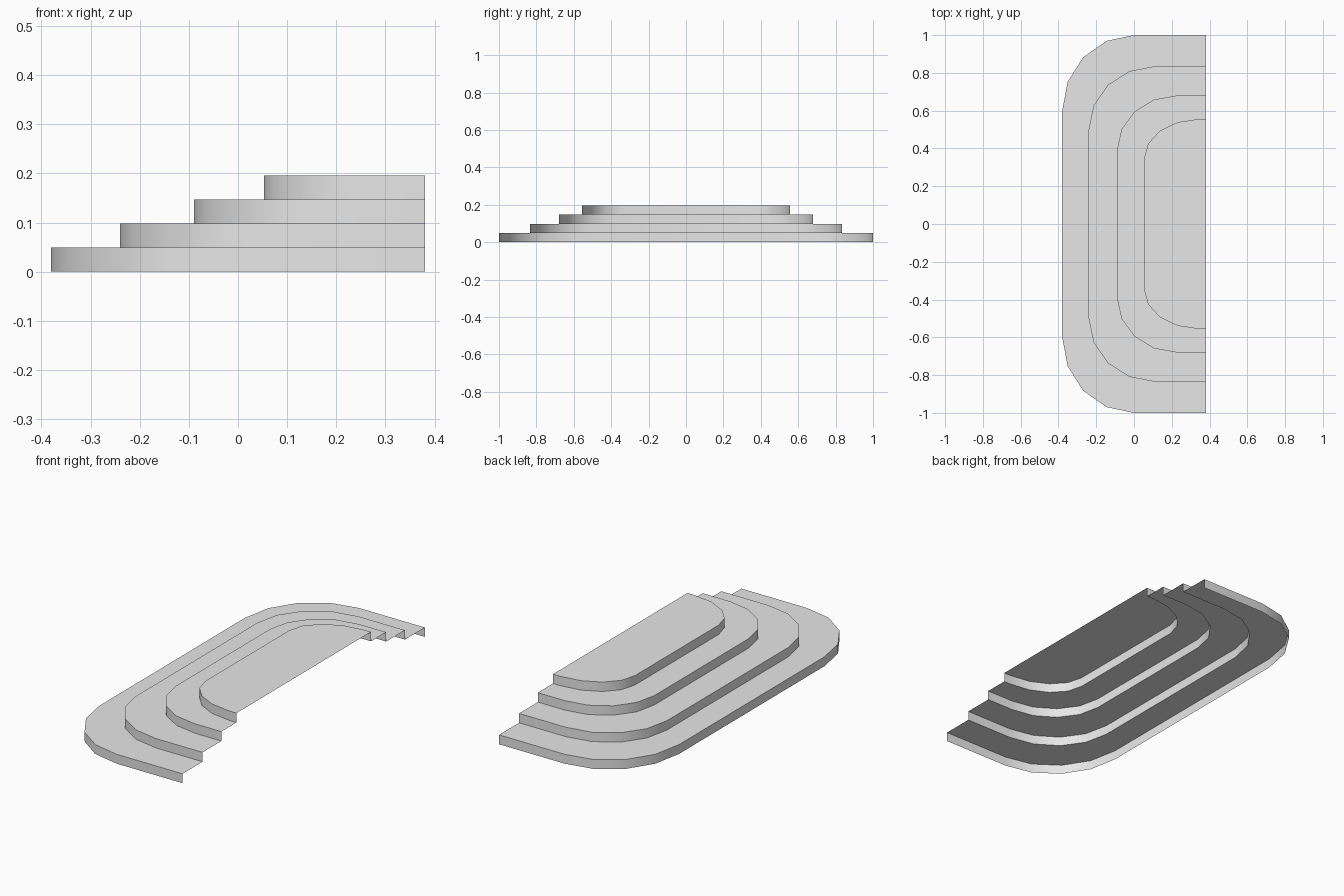
import bpy
import math

cube = bpy.data.objects.get("Cube")
if cube:
    bpy.data.objects.remove(cube, do_unlink=True)

stone = bpy.data.materials.new("grey stone")
stone.use_nodes = True
stone.diffuse_color = (0.8, 0.8, 0.8, 1)
stone.node_tree.nodes["Principled BSDF"].inputs["Base Color"].default_value = (0.8, 0.8, 0.8, 1)

BACK_X = 0.38     # open side that meets the wall
RISE = 0.049      # height of one step
SEGMENTS = 4      # sides per rounded corner

# corner centre x, corner centre y, corner radius x, corner radius y
STEPS = [
    (0.00, 0.60, 0.38, 0.40),
    (0.11, 0.50, 0.35, 0.335),
    (0.225, 0.39, 0.315, 0.29),
    (0.34, 0.345, 0.287, 0.21),
]


def outline(cx, cy, rx, ry):
    """Half of a rounded rectangle, mirrored in y and open at the back."""
    half = [(BACK_X, cy + ry)]
    for i in range(SEGMENTS, -1, -1):
        a = math.pi / 2 * i / SEGMENTS
        half.append((cx - rx * math.cos(a), cy + ry * math.sin(a)))
    return half + [(x, -y) for x, y in reversed(half)]


def build_step(name, outer, inner, z):
    """Riser wall plus the tread reaching in to the next step."""
    n = len(outer)
    top = z + RISE
    verts = [(x, y, z) for x, y in outer] + [(x, y, top) for x, y in outer]
    faces = [(i, i + 1, n + i + 1, n + i) for i in range(n - 1)]
    if inner:
        verts += [(x, y, top) for x, y in inner]
        faces += [(n + i, n + i + 1, 2 * n + i + 1, 2 * n + i) for i in range(n - 1)]
    else:
        faces.append(tuple(range(n, 2 * n)))
    mesh = bpy.data.meshes.new(name)
    mesh.from_pydata(verts, [], faces)
    mesh.materials.append(stone)
    obj = bpy.data.objects.new(name, mesh)
    bpy.context.collection.objects.link(obj)
    return obj


# Stack the steps from the ground up
outlines = [outline(*s) for s in STEPS]
bpy.ops.object.select_all(action="DESELECT")
for k, outer in enumerate(outlines):
    inner = outlines[k + 1] if k + 1 < len(outlines) else None
    step = build_step(f"step_{k + 1}", outer, inner, k * RISE)
    step.select_set(True)
    bpy.context.view_layer.objects.active = step

# Smooth the curved risers, keep the step edges sharp
bpy.ops.object.shade_smooth_by_angle(angle=math.radians(30))
